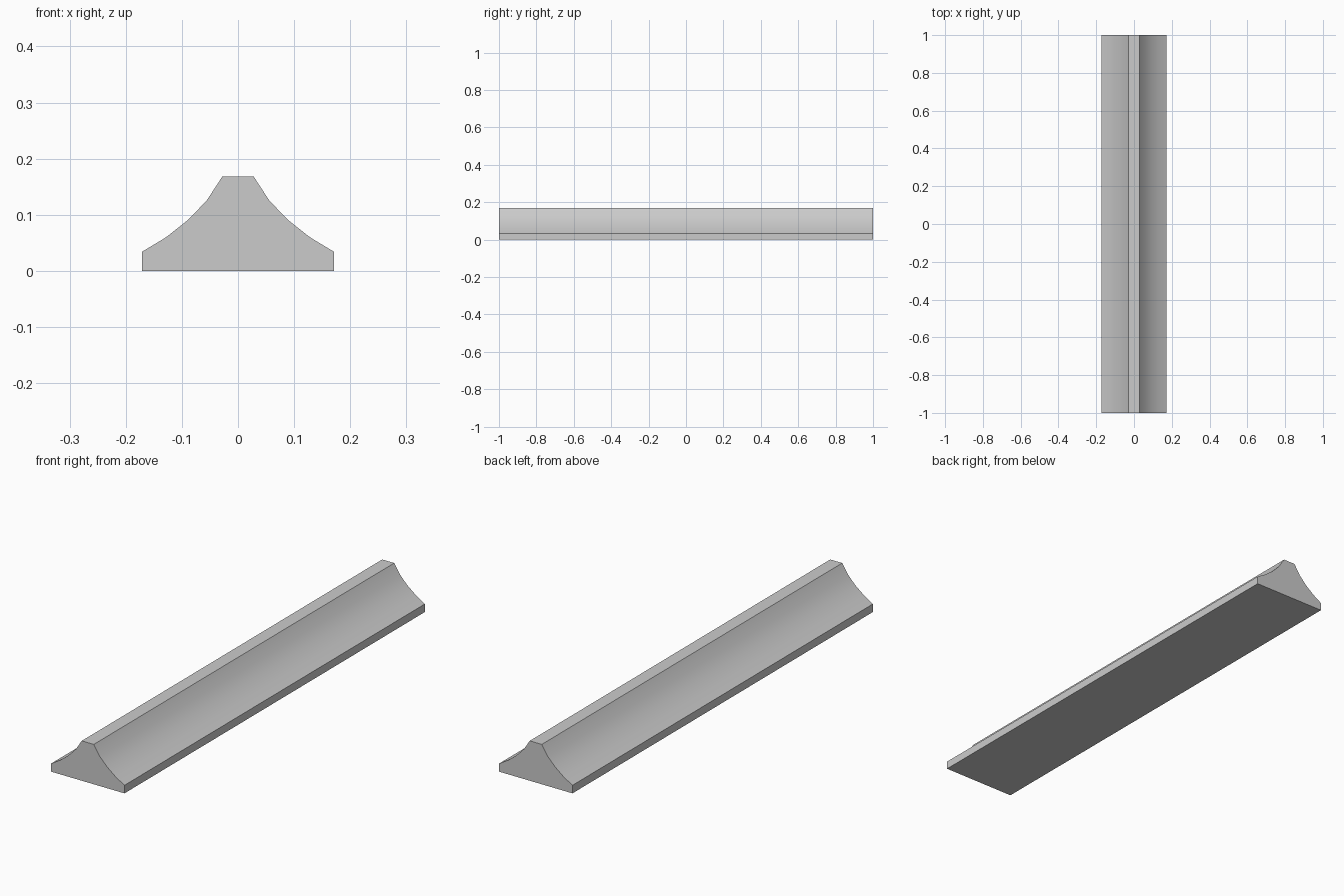
import bpy
import bmesh
import math

cube = bpy.data.objects.get("Cube")
if cube:
    bpy.data.objects.remove(cube, do_unlink=True)

# Single plain grey finish
grey = bpy.data.materials.new("plain grey")
grey.use_nodes = True
colour = (0.6, 0.6, 0.6, 1.0)
grey.diffuse_color = colour
grey.node_tree.nodes["Principled BSDF"].inputs["Base Color"].default_value = colour

# Half profile (x, z): base corner, low lip, concave slope, flat crest
half = [(0.171, 0.0), (0.171, 0.034), (0.128, 0.06),
        (0.09, 0.09), (0.056, 0.125), (0.028, 0.168)]
profile = half + [(-x, z) for x, z in reversed(half)]

# Extrude the mirrored profile along the full length
bm = bmesh.new()
front = bm.faces.new([bm.verts.new((x, -1, z)) for x, z in profile])
extruded = bmesh.ops.extrude_face_region(bm, geom=[front], use_keep_orig=True)
back_verts = [v for v in extruded["geom"] if isinstance(v, bmesh.types.BMVert)]
bmesh.ops.translate(bm, verts=back_verts, vec=(0, 2, 0))
bmesh.ops.recalc_face_normals(bm, faces=bm.faces)

mesh = bpy.data.meshes.new("ridge_moulding")
bm.to_mesh(mesh)
bm.free()
mesh.materials.append(grey)
moulding = bpy.data.objects.new("ridge_moulding", mesh)
bpy.context.collection.objects.link(moulding)

# Smooth the concave slopes, keep the lips and crest crisp
bpy.context.view_layer.objects.active = moulding
moulding.select_set(True)
bpy.ops.object.shade_smooth_by_angle(angle=math.radians(30))
